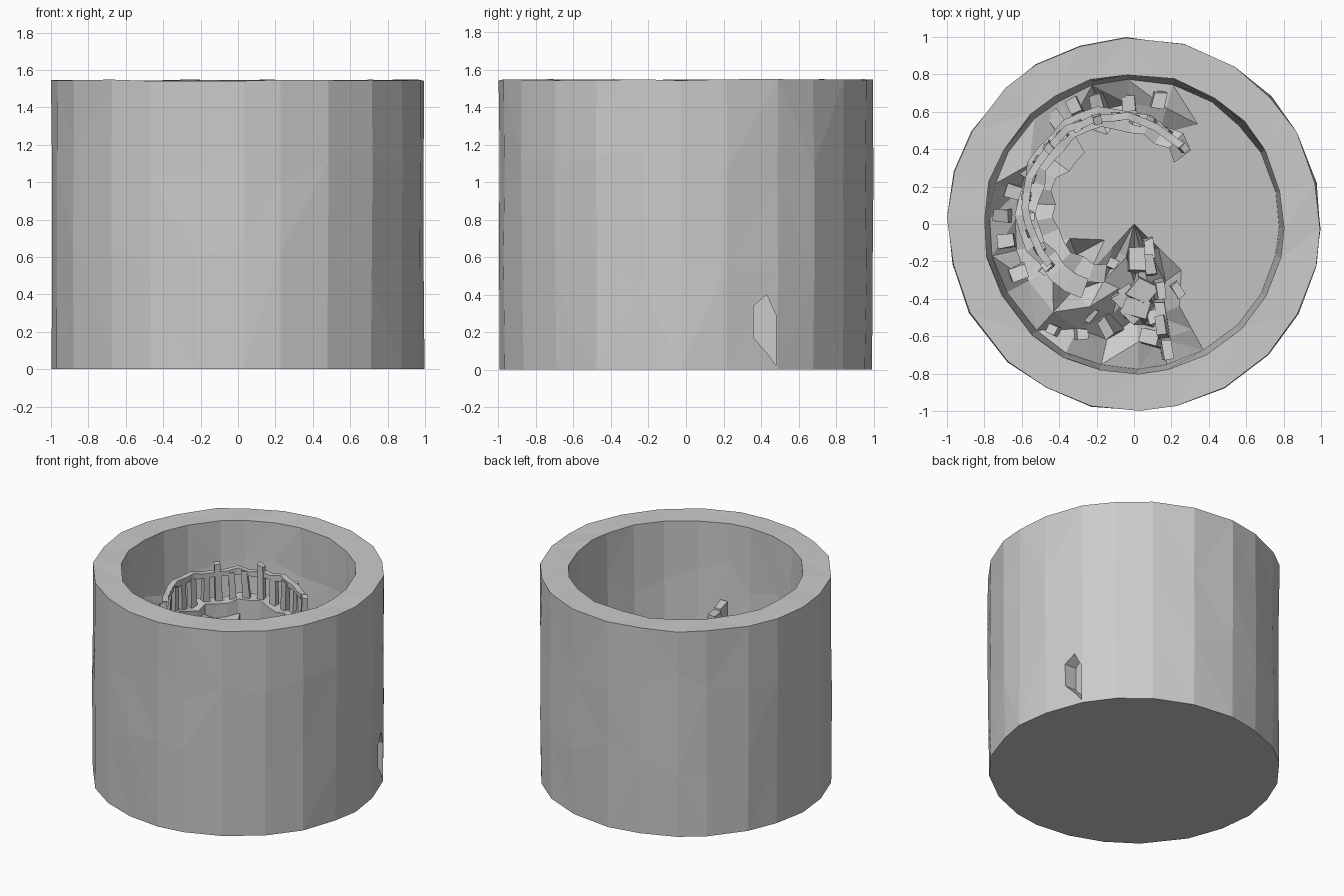
import bpy, bmesh, math, random
from math import cos, sin, pi, radians

if "Cube" in bpy.data.objects:
    bpy.data.objects.remove(bpy.data.objects["Cube"])

random.seed(4)
CX, CY = -0.10, 0.10      # centre of the inner ruin


def make(name, bm):
    bmesh.ops.recalc_face_normals(bm, faces=bm.faces[:])
    me = bpy.data.meshes.new(name)
    bm.to_mesh(me)
    bm.free()
    ob = bpy.data.objects.new(name, me)
    bpy.context.collection.objects.link(ob)
    return ob


def floor_height(x, y):
    """Sloping floor, lower and rough outside the ruin."""
    z = 0.80 - 0.14 * x + 0.05 * y
    if y < -0.15 and x < 0.22:
        z += random.uniform(-0.16, 0.08)
    elif math.hypot(x - CX, y - CY) > 0.5 and x < 0.2:
        z += random.uniform(-0.14, 0.08)
    return z


# Cup: outer wall, rim, inner wall and uneven floor as one closed faceted body
N = 24
bm = bmesh.new()
angs = [2 * pi * (i + random.uniform(-.2, .2)) / N for i in range(N)]
rings = []
for r, z in [(.995, 0), (1.0, .55), (1.0, 1.1), (.997, 1.545), (.805, 1.545),
             (.80, 1.15), (.775, None), (.64, None), (.5, None), (.35, None), (.18, None)]:
    ring = []
    for a in angs:
        rr = r + random.uniform(-.008, .004)
        x, y = rr * cos(a), rr * sin(a)
        if z is None:
            h = floor_height(x, y)
        else:
            h = z + (random.uniform(-.004, .004) if z > 1.5 else 0)
            if z in (.55, 1.1, 1.15):
                h += random.uniform(-.12, .12)
        ring.append(bm.verts.new((x, y, h)))
    rings.append(ring)
for lo, hi in zip(rings, rings[1:]):
    for i in range(N):
        j = (i + 1) % N
        bm.faces.new((lo[i], lo[j], hi[j], hi[i]))
bm.faces.new(rings[0])
mid = bm.verts.new((0, 0, 0.80))
for i in range(N):
    bm.faces.new((rings[-1][i], rings[-1][(i + 1) % N], mid))
bmesh.ops.triangulate(bm, faces=[f for f in bm.faces if len(f.verts) == 4])
cup = make("cup", bm)

# Small chipped notch low on the outer wall
bm = bmesh.new()
outline = [(.36, .17), (.36, .34), (.43, .40), (.48, .29), (.48, .02), (.44, .08)]
a = [bm.verts.new((.82, y, z)) for y, z in outline]
b = [bm.verts.new((1.1, y, z)) for y, z in outline]
bm.faces.new(a)
bm.faces.new(b)
for i in range(len(outline)):
    j = (i + 1) % len(outline)
    bm.faces.new((a[i], a[j], b[j], b[i]))
cutter = make("notch_cutter", bm)
cutter.hide_render = True
cutter.hide_set(True)
mod = cup.modifiers.new("notch", 'BOOLEAN')
mod.operation = 'DIFFERENCE'
mod.object = cutter
mod.solver = 'EXACT'


def arc_wall(name, r0, r1, z0, z1, start, end, steps, rough):
    """Broken curved wall with a square section."""
    bm = bmesh.new()
    prev = first = None
    for i in range(steps + 1):
        t = radians(start + (end - start) * i / steps)
        d = random.uniform(-rough, rough)
        sec = [bm.verts.new((CX + r * cos(t), CY + r * sin(t), z))
               for r, z in [(r0 + d, z0), (r1 + d, z0), (r1 + d, z1 + d), (r0 + d, z1 + d)]]
        if prev:
            for k in range(4):
                m = (k + 1) % 4
                bm.faces.new((prev[k], prev[m], sec[m], sec[k]))
        else:
            first = sec
        prev = sec
    bm.faces.new(first)
    bm.faces.new(prev)
    return make(name, bm)


# Ring wall, inner step and top rail of the ruin
arc_wall("ring_base", .41, .52, .70, 1.05, 36, 250, 20, .022)
arc_wall("inner_step", .33, .43, .70, .96, 120, 262, 12, .025)
arc_wall("top_rail", .455, .495, 1.23, 1.27, 42, 222, 18, .010)


def block(bm, x, y, z0, z1, w, d, ang, lean=0.02):
    """Tapered, slightly leaning block."""
    v = bmesh.ops.create_cube(bm, size=1)["verts"]
    lx, ly = random.uniform(-lean, lean), random.uniform(-lean, lean)
    for p in v:
        top = p.co.z > 0
        s = random.uniform(.7, 1.0) if top else 1
        px, py = p.co.x * w * s, p.co.y * d * s
        p.co = (x + px * cos(ang) - py * sin(ang) + lx * top,
                y + px * sin(ang) + py * cos(ang) + ly * top,
                z1 + random.uniform(-.02, .02) if top else z0)


# Posts carrying the rail, with a few broken spikes
bm = bmesh.new()
for i in range(16):
    t = radians(42 + 12 * i)
    top = 1.25 if i not in (5, 8) else 1.32
    block(bm, CX + .475 * cos(t), CY + .475 * sin(t), 1.0, top, .05, .05, t)
make("rail_posts", bm)

# Rubble in front of the ruin, and a few pieces behind it against the wall
bm = bmesh.new()
for i in range(16):
    x, y = random.uniform(-.5, .12), random.uniform(-.62, -.2)
    block(bm, x, y, .6, random.uniform(.76, .92), random.uniform(.06, .16),
          random.uniform(.06, .16), random.uniform(0, pi), .05)
for i in range(11):
    t = radians(80 + 12 * i)
    block(bm, .68 * cos(t), .68 * sin(t), .62, random.uniform(.85, 1.0),
          .10, .08, t, .04)
make("rubble", bm)

# Jagged broken wall running to the front
bm = bmesh.new()
for x, y in [(.07, -.12), (.09, -.23), (.12, -.34), (.14, -.45), (.16, -.56), (.17, -.66)]:
    block(bm, x, y, .55, random.uniform(.85, 1.0), .06, .12, .15, .03)
block(bm, .23, -.35, .6, .86, .05, .09, .6)
make("broken_wall", bm)
